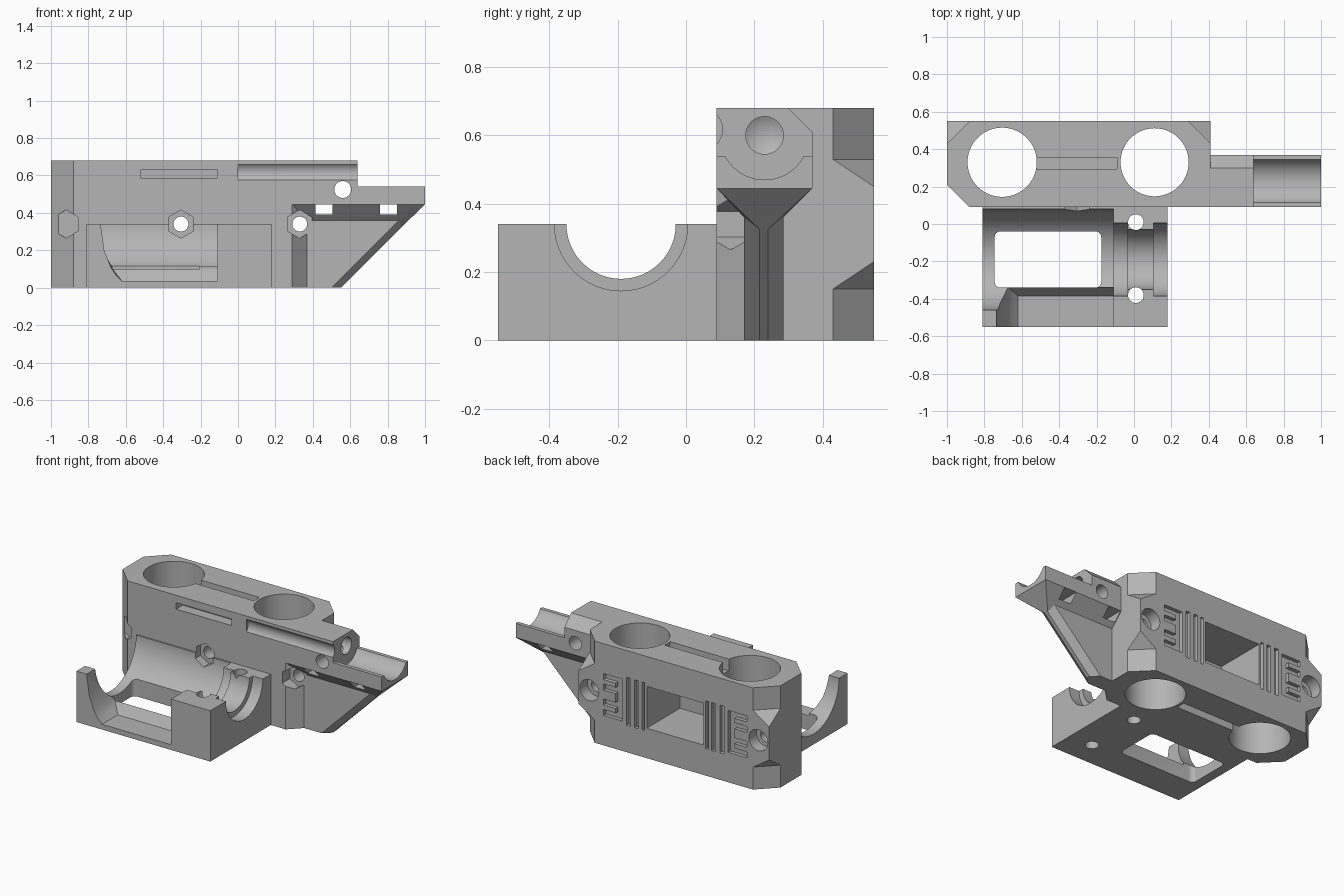
import bpy, bmesh, math

if "Cube" in bpy.data.objects:
    bpy.data.objects.remove(bpy.data.objects["Cube"], do_unlink=True)

grey = bpy.data.materials.new("plain grey")
grey.use_nodes = True
colour = (0.46, 0.46, 0.46, 1)
grey.diffuse_color = colour
grey.node_tree.nodes["Principled BSDF"].inputs["Base Color"].default_value = colour


def hull(name, points):
    """Convex solid around the points."""
    bm = bmesh.new()
    for p in points:
        bm.verts.new(p)
    res = bmesh.ops.convex_hull(bm, input=bm.verts)
    junk = {g for g in res["geom_interior"] + res["geom_unused"] if isinstance(g, bmesh.types.BMVert)}
    bmesh.ops.delete(bm, geom=list(junk), context="VERTS")
    bmesh.ops.dissolve_limit(bm, angle_limit=math.radians(0.5), verts=bm.verts, edges=bm.edges)
    bmesh.ops.recalc_face_normals(bm, faces=bm.faces)
    mesh = bpy.data.meshes.new(name)
    bm.to_mesh(mesh)
    bm.free()
    ob = bpy.data.objects.new(name, mesh)
    bpy.context.collection.objects.link(ob)
    mesh.materials.append(grey)
    return ob


def at(axis, t, u, v):
    return {"x": (t, u, v), "y": (u, t, v), "z": (u, v, t)}[axis]


def prism(axis, profile, a, b):
    return hull("prism", [at(axis, t, u, v) for t in (a, b) for u, v in profile])


def box(x0, x1, y0, y1, z0, z1):
    return prism("z", [(x0, y0), (x1, y0), (x1, y1), (x0, y1)], z0, z1)


def ring(u, v, r, n=64, turn=0.0):
    return [(u + r * math.cos(turn + math.tau * i / n), v + r * math.sin(turn + math.tau * i / n))
            for i in range(n)]


def cyl(axis, u, v, r, a, b, n=64, turn=0.0):
    return prism(axis, ring(u, v, r, n, turn), a, b)


def combine(target, tool, op="DIFFERENCE"):
    mod = target.modifiers.new("bool", "BOOLEAN")
    mod.operation, mod.solver, mod.object = op, "EXACT", tool
    bpy.context.view_layer.update()
    deps = bpy.context.evaluated_depsgraph_get()
    mesh = bpy.data.meshes.new_from_object(target.evaluated_get(deps))
    target.modifiers.clear()
    target.data = mesh
    bpy.data.objects.remove(tool, do_unlink=True)


# Main block with chamfered front corners
body = prism("z", [(-1, .21), (-.88, .09), (.29, .09), (.41, .21), (.41, .55), (-1, .55)], 0, .68)
body.name = "carriage_body"


def add(tool):
    combine(body, tool, "UNION")


def cut(tool):
    combine(body, tool)


# Chamfers on the top and bottom of the rear corners
e = .06
for corner, s in ((.41, 1), (-1, -1)):
    for low in (False, True):
        pts = []
        for x, y, z in ((corner + s * e, .43 - e, .53), (corner - s * (.12 + e), .55 + e, .53),
                        (corner + s * e, .55 + e, .37)):
            for h in (z, .75):
                pts.append((x, y, .68 - h if low else h))
        cut(hull("corner", pts))

# Upper bracket, tray, and the tapered fin below them
add(prism("x", [(.09, .445), (.37, .445), (.37, .61), (.30, .68), (.09, .68)], .28, .64))
add(prism("x", [(.09, .445), (.37, .445), (.37, .54), (.09, .54)], .5, 1))
tip = [(.875, y, .325) for y in (.215, .24)]
sides = (.17, .285)
fin = [(x, y, z) for y in sides for x, z in ((.35, 0), (.5, 0), (.86, .36), (.35, .36))]
add(hull("fin", fin + tip + [(.55, y, 0) for y in (.215, .24)]))
flare = [(x, y, .36) for x in (.3, .86) for y in sides]
add(hull("flare", flare + tip + [(x, y, .445) for x in (.3, 1) for y in (.09, .37)]))

# Motor cradle
add(box(-.81, .18, -.55, .12, 0, .34))
for r, a, b in ((.27, -.9, -.11), (.195, -.12, -.035), (.16, -.12, .25), (.195, .105, .25)):
    cut(cyl("x", -.19, .34, r, a, b, 96))
opening = [(-.735, .36), (-.735, .34), (-.715, .2), (-.68, .11), (-.655, .07), (-.62, .035),
           (-.11, .035), (-.11, .36)]
pts = [(x, y, z) for y in (-.6, -.385) for x, z in opening]
cut(hull("opening", pts + [(x, -.34, z) for x in (-.67, -.11) for z in (.1, .36)]))
corners = [p for x in (-.715, -.205) for y in (-.31, -.07) for p in ring(x, y, .03, 24)]
cut(prism("z", corners, -.1, .3))
for y in (.01, -.38):
    cut(cyl("z", .01, y, .042, -.1, .4, 32))

# Vertical rod bores and the slots between them
cut(cyl("z", -.705, .33, .185, -.1, .8, 96))
cut(cyl("z", .11, .33, .182, -.1, .8, 96))
for z0, z1 in ((.6, .8), (-.1, .08)):
    cut(box(-.53, -.09, .295, .355, z0, z1))
cut(box(-.52, -.11, .05, .16, .587, .63))

# Rear window and recessed belt clips, mirrored about the middle bolt
MID = -.305
cut(box(MID - .21, MID + .21, .2, .6, .2, .48))


def clip_box(s, u0, u1, z0, z1):
    x0, x1 = sorted((MID + s * u0, MID + s * u1))
    return box(x0, x1, .525, .6, z0, z1)


for s in (1, -1):
    for u0, u1 in ((.225, .245), (.27, .30), (.33, .36)):
        cut(clip_box(s, u0, u1, .18, .5))
    cut(clip_box(s, .39, .44, .2, .48))
    for z in (.2, .27, .37, .44):
        cut(clip_box(s, .43, .53, z, z + .04))

# Bolt holes with hex nut pockets in front and round counterbores behind
for x, depth in ((-.92, .17), (MID, .13), (.33, .17)):
    cut(cyl("y", x, .34, .04, .05, .7, 32))
    cut(cyl("y", x, .34, .075, .065, depth, 6, math.pi / 6))
    if x != MID:
        cut(cyl("y", x, .34, .07, .47, .7, 48))

# Bracket details: tray trough, blind bore, side groove, cross hole, tie slots
cut(cyl("x", .23, .6, .13, .64, 1.1, 96))
bore = [(t, y, z) for t in (.45, .7) for y, z in ring(.23, .6, .055, 40)]
cut(hull("bore", bore + [(.42, .23, .6)]))
cut(cyl("x", .045, .6175, .0617, 0, .7, 64))
cut(cyl("y", .56, .525, .045, 0, .5, 40))
for x in (.415, .76):
    cut(box(x, x + .09, 0, .6, .39, .446))

# Shading
bpy.ops.object.select_all(action="DESELECT")
body.select_set(True)
bpy.context.view_layer.objects.active = body
bpy.ops.object.shade_smooth_by_angle(angle=math.radians(25))
